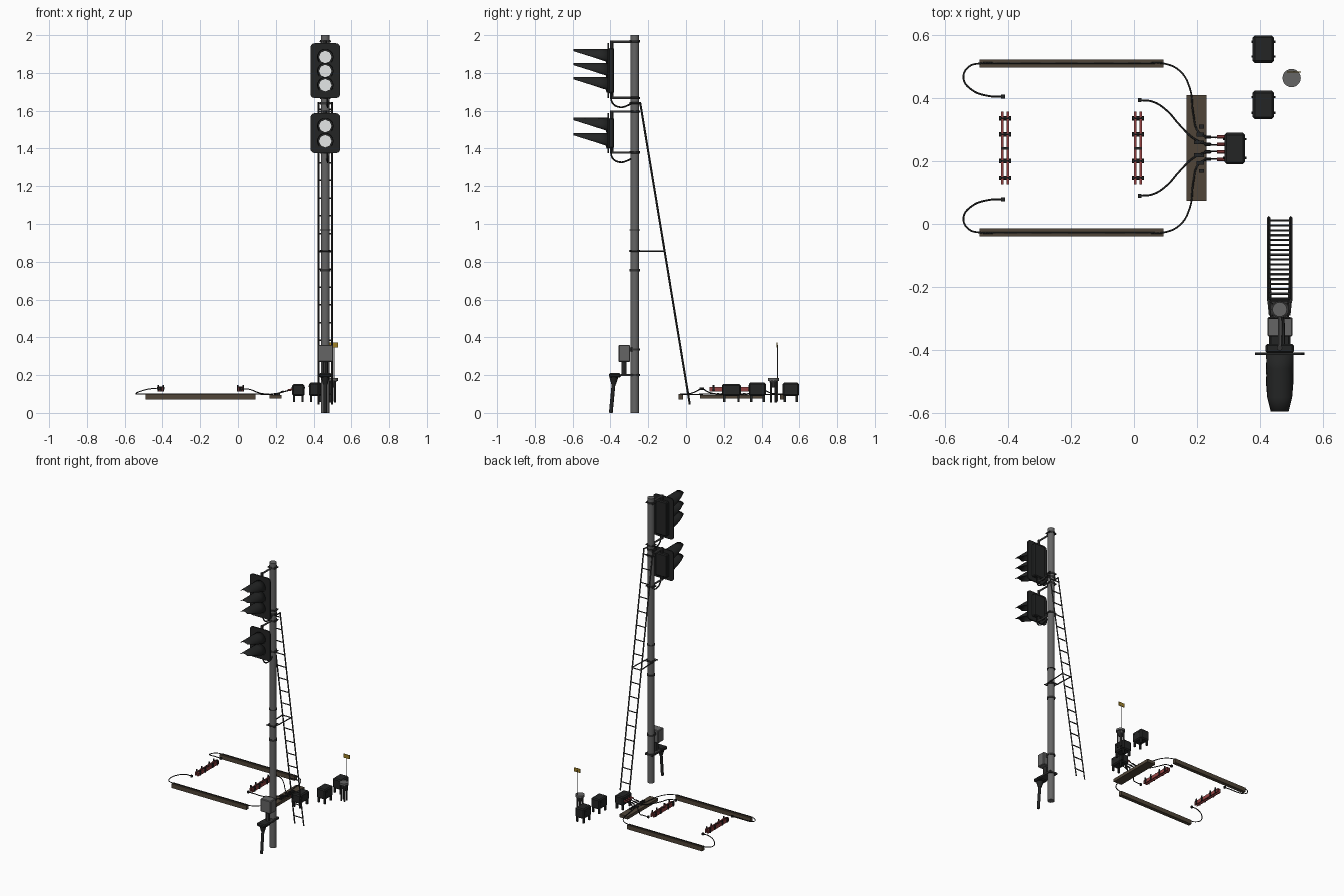
import bpy, bmesh, math
from mathutils import Vector

if "Cube" in bpy.data.objects:
    bpy.data.objects.remove(bpy.data.objects["Cube"])


def mat(name, r, g, b):
    m = bpy.data.materials.new(name)
    m.diffuse_color = (r, g, b, 1)
    m.use_nodes = True
    m.node_tree.nodes["Principled BSDF"].inputs["Base Color"].default_value = m.diffuse_color
    return m


STEEL = mat("steel grey", 0.13, 0.13, 0.13)
BLACK = mat("matt black", 0.017, 0.018, 0.018)
IRON = mat("dark iron", 0.035, 0.035, 0.035)
BROWN = mat("duct brown", 0.08, 0.06, 0.04)
RED = mat("rod red", 0.30, 0.055, 0.055)
WHITE = mat("lens white", 0.8, 0.82, 0.82)
YELLOW = mat("tag yellow", 0.35, 0.22, 0.02)


def finish(name, bm, m, smooth=False):
    bmesh.ops.recalc_face_normals(bm, faces=bm.faces)
    me = bpy.data.meshes.new(name)
    bm.to_mesh(me)
    bm.free()
    me.materials.append(m)
    ob = bpy.data.objects.new(name, me)
    bpy.context.collection.objects.link(ob)
    if smooth:
        bpy.ops.object.select_all(action='DESELECT')
        ob.select_set(True)
        bpy.context.view_layer.objects.active = ob
        bpy.ops.object.shade_smooth_by_angle(angle=math.radians(40))
    return ob


def box(name, lo, hi, m, bevel=0.0):
    bm = bmesh.new()
    bmesh.ops.create_cube(bm, size=1)
    for v in bm.verts:
        v.co = [lo[i] + (v.co[i] + 0.5) * (hi[i] - lo[i]) for i in range(3)]
    if bevel:
        bmesh.ops.bevel(bm, geom=bm.edges[:], offset=bevel, segments=1, affect='EDGES')
    return finish(name, bm, m)


def rod(name, a, b, r, m, sides=8, r2=None):
    a, b = Vector(a), Vector(b)
    bm = bmesh.new()
    bmesh.ops.create_cone(bm, cap_ends=True, segments=sides, radius1=r,
                          radius2=r if r2 is None else r2, depth=(b - a).length)
    q = (b - a).to_track_quat('Z', 'Y')
    for v in bm.verts:
        v.co = q @ v.co + (a + b) / 2
    return finish(name, bm, m, sides > 6)


def cable(name, pts, r, m):
    cu = bpy.data.curves.new(name, 'CURVE')
    cu.dimensions = '3D'
    cu.bevel_depth, cu.bevel_resolution, cu.resolution_u = r, 1, 5
    cu.use_fill_caps = True
    sp = cu.splines.new('BEZIER')
    sp.bezier_points.add(len(pts) - 1)
    for bp, p in zip(sp.bezier_points, pts):
        bp.co = p
        bp.handle_left_type = bp.handle_right_type = 'AUTO'
    tmp = bpy.data.objects.new(name + "_curve", cu)
    bpy.context.collection.objects.link(tmp)
    dg = bpy.context.evaluated_depsgraph_get()
    me = bpy.data.meshes.new_from_object(tmp.evaluated_get(dg))
    bpy.data.objects.remove(tmp)
    me.materials.clear()
    me.materials.append(m)
    for p in me.polygons:
        p.use_smooth = True
    ob = bpy.data.objects.new(name, me)
    bpy.context.collection.objects.link(ob)


# Mast with clamping bands
MX, MY = 0.462, -0.271
rod("mast", (MX, MY, 0), (MX, MY, 2), 0.023, STEEL, 20)
for z, h in ((0.2, .012), (0.335, .012), (0.755, .012), (0.857, .01), (0.968, .006),
             (1.38, .012), (1.595, .012), (1.64, .014), (1.667, .012), (1.967, .012)):
    rod("mast_band", (MX, MY, z - h / 2), (MX, MY, z + h / 2), 0.027, IRON, 16)


# Signal heads: backplate, housing, lenses, hoods, brackets and cable
def hood(zc):
    bm = bmesh.new()
    r, rows = 0.042, []
    for j in range(5):
        t = j / 4
        half = math.acos((-0.027 + 0.059 * t) / r)
        rows.append([bm.verts.new((MX + r * math.sin(a), -0.412 - 0.183 * t, zc + r * math.cos(a)))
                     for a in [half * (i / 6 - 1) for i in range(13)]])
    for p, q in zip(rows, rows[1:]):
        for i in range(12):
            bm.faces.new((p[i], p[i + 1], q[i + 1], q[i]))
    ob = finish("lens_hood", bm, BLACK, True)
    s = ob.modifiers.new("thickness", 'SOLIDIFY')
    s.thickness, s.offset = 0.003, 0


def signal_head(zlo, zhi, lenses):
    bm = bmesh.new()
    pts = []
    c = 0.022
    for sx, sz, a0 in ((1, 1, 0), (-1, 1, 90), (-1, -1, 180), (1, -1, 270)):
        for k in range(4):
            a = math.radians(a0 + 30 * k)
            cz = zhi - c if sz > 0 else zlo + c
            pts.append((MX + sx * (0.079 - c) + c * math.cos(a), -0.416, cz + c * math.sin(a)))
    f = bm.faces.new([bm.verts.new(p) for p in pts])
    ext = bmesh.ops.extrude_face_region(bm, geom=[f])
    for v in ext["geom"]:
        if isinstance(v, bmesh.types.BMVert):
            v.co.y += 0.008
    finish("signal_backplate", bm, BLACK)
    box("signal_housing", (MX - .045, -0.41, zlo + .025), (MX + .045, -0.38, zhi - .025), BLACK, .006)
    for z in lenses:
        rod("lens_ring", (MX, -0.41, z), (MX, -0.421, z), 0.040, BLACK, 16)
        rod("lens", (MX, -0.41, z), (MX, -0.424, z), 0.033, WHITE, 8)
        hood(z)
    for z, s in ((zhi + .008, -1), (zlo + .002, 1)):
        rod("bracket_arm", (MX, MY, z), (MX, -0.398, z), 0.006, STEEL)
        rod("bracket_pivot", (MX, -0.393, z - s * .006), (MX, -0.393, z + s * .05), 0.009, IRON)
        for x in (-.025, .025):
            rod("bracket_bolt", (MX + x, MY - .02, z), (MX + x, MY + .02, z), 0.005, IRON, 6)
    cable("signal_cable", [(MX + .01, -0.395, zlo + .03), (MX + .012, -0.39, zlo - .025),
                           (MX + .012, -0.35, zlo - .048), (MX + .01, -0.30, zlo - .035),
                           (MX, -0.275, zlo - .02)], 0.0045, BLACK)


signal_head(1.667, 1.957, (1.884, 1.81, 1.735))
signal_head(1.376, 1.587, (1.519, 1.439))

# Ladder leaning on the back of the mast
top, foot = Vector((MX, -0.243, 1.645)), Vector((MX, 0.02, 0.045))
for s in (-1, 1):
    off = Vector((s * .035, 0, 0))
    rod("ladder_rail", top + off, foot + off, 0.0055, IRON, 4)
    rod("ladder_brace", (MX + s * .026, -0.298, .857), (MX + s * .035, -0.112, .857), 0.004, IRON, 6)
    rod("ladder_top_stay", (MX + s * .03, -0.29, 1.64), (MX + s * .035, -0.24, 1.64), 0.005, IRON, 6)
for i in range(17):
    p = top.lerp(foot, (i + 0.4) / 17)
    rod("ladder_rung", p - Vector((.035, 0, 0)), p + Vector((.035, 0, 0)), 0.004, IRON, 6)
for y in (-.298, -.243):
    rod("brace_crossbar", (MX - .035, y, .857), (MX + .035, y, .857), 0.004, IRON, 6)

# Junction box and cable riser at the mast foot
box("junction_box", (.423, -.357, .27), (.503, -.296, .36), STEEL, .004)
box("junction_box_arm", (MX - .02, -.30, .325), (MX + .02, -.27, .345), IRON)
rod("junction_box_stem", (MX, -.328, .2), (MX, -.328, .27), 0.014, IRON)
box("riser_bracket", (MX - .03, -.345, .194), (MX + .03, -.245, .206), IRON)
box("riser_cap", (.428, -.408, .188), (.496, -.345, .21), BLACK, .006)
rod("riser_neck", (MX, -.383, .15), (MX, -.382, .19), 0.012, BLACK, 10, .024)
rod("riser_pipe", (MX, -.398, 0), (MX, -.383, .16), 0.010, BLACK, 10)


# Trackside boxes on four legs
def track_box(x0, x1, y0, y1, z1):
    box("trackside_box", (x0, y0, .09), (x1, y1, z1), BLACK, .007)
    for x in (x0 + .004, x1 - .016):
        for y in (y0 + .006, y1 - .018):
            box("box_leg", (x, y, .058), (x + .012, y + .012, .096), BLACK)
    for y in (y0 + .02, y1 - .02):
        rod("box_latch", (x0 - .004, y, z1 - .02), (x1 + .004, y, z1 - .02), 0.004, BLACK, 6)


track_box(.376, .444, .511, .598, .16)
track_box(.376, .444, .333, .423, .16)
track_box(.287, .352, .190, .290, .152)

# Round pedestal with tagged marker stake
PX, PY = 0.5, 0.463
rod("pedestal_top", (PX, PY, .17), (PX, PY, .184), 0.029, STEEL, 20)
rod("pedestal_flare", (PX, PY, .135), (PX, PY, .17), 0.012, IRON, 12, .022)
for k in range(4):
    a = math.radians(45 + 90 * k)
    x, y = PX + .018 * math.cos(a), PY + .018 * math.sin(a)
    rod("pedestal_leg", (x, y, .055), (x, y, .17), 0.006, IRON, 6)
rod("marker_stake", (.508, .484, .06), (.508, .484, .36), 0.002, STEEL, 6)
box("marker_tag", (.485, .480, .345), (.53, .484, .372), YELLOW)

# Cable ducts, cross plate and cables, mirrored about the track centre line
CY = 0.241
box("cross_plate", (.167, .073, .075), (.23, .409, .096), BROWN)
for s in (-1, 1):
    def P(x, d, z):
        return (x, CY + s * d, z)
    lo, hi = sorted((CY + s * .256, CY + s * .281))
    box("cable_duct", (-.49, lo, .07), (.093, hi, .099), BROWN)
    cable("outer_cable", [P(-.415, .163, .127), P(-.46, .165, .128), P(-.515, .185, .115),
                          P(-.541, .222, .102), P(-.525, .257, .1), P(-.48, .269, .1), P(-.44, .269, .1),
                          P(.05, .269, .1), P(.09, .269, .1), P(.145, .245, .098), P(.177, .19, .098),
                          P(.188, .11, .1), P(.205, .05, .1), P(.235, .036, .11), P(.29, .035, .124)],
          0.003, BLACK)
    cable("inner_cable", [P(.018, .152, .127), P(.06, .147, .125), P(.105, .118, .108), P(.145, .073, .1),
                          P(.19, .03, .1), P(.235, .012, .11), P(.29, .012, .124)], 0.003, BLACK)
    for x, d in ((-.415, .163), (.018, .152)):
        box("cable_lug", (x - .006, CY + s * d - .006, .12), (x + .006, CY + s * d + .006, .134), BLACK)
    for d in (.035, .012):
        rod("cable_plug", P(.264, d, .12), P(.288, d, .124), 0.0055, RED)
        rod("cable_gland", P(.225, d, .109), P(.243, d, .114), 0.005, BLACK)
    for k in range(3):
        box("cable_clip", (.19 + k * .008, CY + s * (.02 + .025 * k) - .008, .09),
            (.222, CY + s * (.02 + .025 * k) + .004, .106), BLACK)

# Paired red rods with clamps
for cx in (-.409, .013):
    for s in (-1, 1):
        x = cx + s * .0085
        box("sensor_rod", (x - .004, .125, .112), (x + .004, .357, .136), RED)
        for y in (.336, .284, .2, .146):
            rod("rod_clamp", (cx, y, .13), (cx + s * .019, y, .13), 0.007, BLACK, 8)
            rod("clamp_bolt", (cx + s * .014, y, .112), (cx + s * .014, y, .148), 0.005, BLACK, 6)
    box("rod_joint", (cx - .011, .237, .114), (cx + .011, .244, .14), BLACK)
